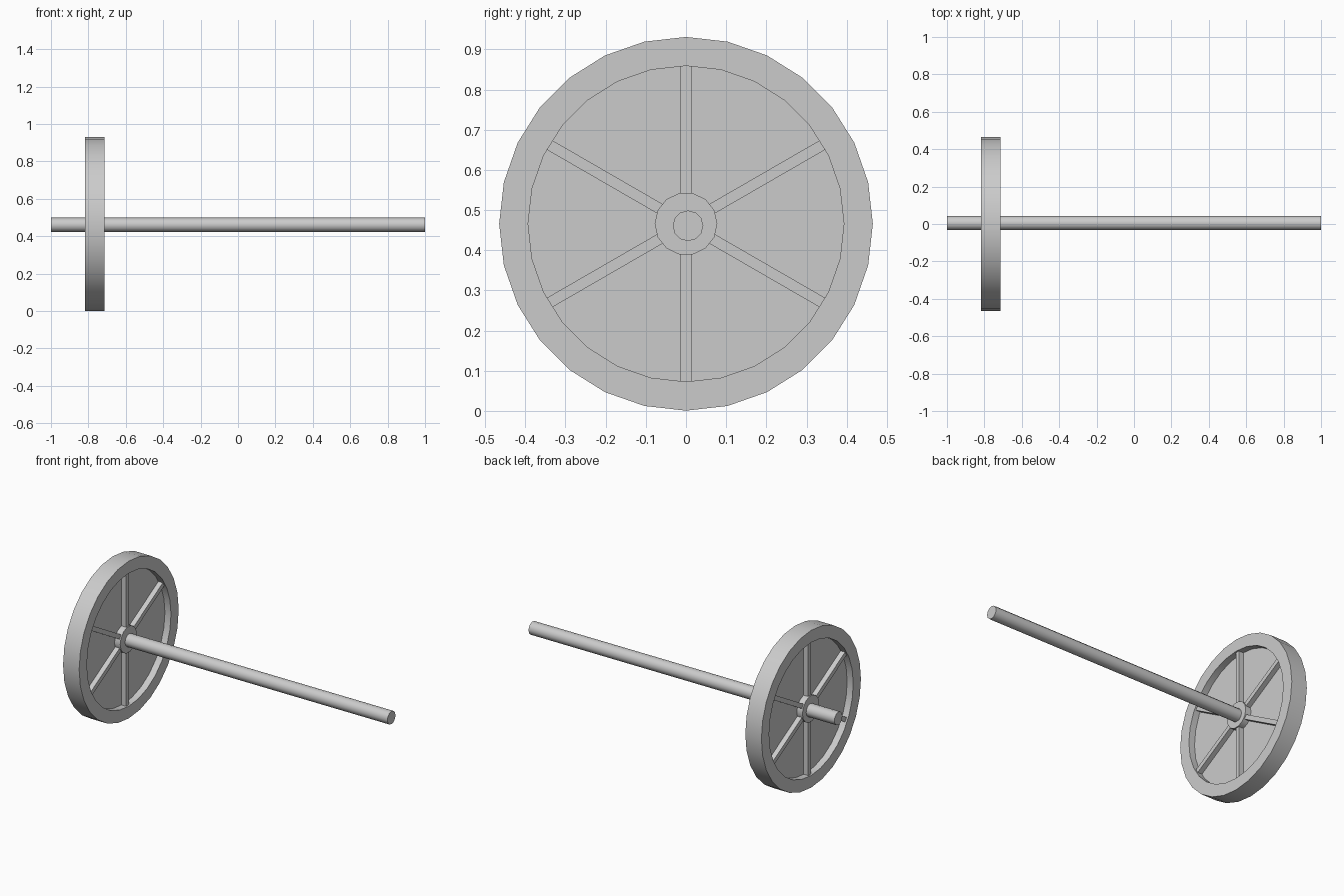
import bpy
from math import pi, radians
from mathutils import Matrix, Vector

cube = bpy.data.objects.get("Cube")
if cube:
    bpy.data.objects.remove(cube, do_unlink=True)

# Single grey finish
grey = bpy.data.materials.new("plain grey")
grey.use_nodes = True
colour = (0.6, 0.6, 0.6, 1)
grey.diffuse_color = colour
grey.node_tree.nodes["Principled BSDF"].inputs["Base Color"].default_value = colour

WHEEL = Vector((-0.766, 0, 0.466))
WIDTH = 0.105
OUTER, INNER, HUB = 0.465, 0.393, 0.078


def finish(name, smooth=True):
    ob = bpy.context.object
    ob.name = name
    ob.data.materials.append(grey)
    if smooth:
        bpy.ops.object.shade_smooth_by_angle(angle=radians(35))
    return ob


def disc(name, radius, length, centre, sides):
    """Cylinder lying along x, with a vertex at its top."""
    bpy.ops.mesh.primitive_cylinder_add(vertices=sides, radius=radius, depth=length)
    ob = finish(name)
    ob.data.transform(Matrix.Rotation(pi / 2, 4, "Y"))
    ob.location = centre
    return ob


def ring(name, outer, inner, width, centre, sides):
    """Square-edged ring around the x axis."""
    bpy.ops.mesh.primitive_circle_add(vertices=sides, radius=outer)
    bpy.ops.object.mode_set(mode="EDIT")
    bpy.ops.mesh.extrude_region_move()
    bpy.ops.transform.resize(value=(inner / outer, inner / outer, 1))
    bpy.ops.object.mode_set(mode="OBJECT")
    ob = bpy.context.object
    ob.data.transform(Matrix.Rotation(pi / 2, 4, "Y"))
    ob.location = centre
    solid = ob.modifiers.new("width", "SOLIDIFY")
    solid.thickness = width
    solid.offset = 0
    bpy.ops.object.modifier_apply(modifier=solid.name)
    return finish(name)


# Wheel
ring("rim", OUTER, INNER, WIDTH, WHEEL, 28)
disc("web_panel", INNER + 0.005, 0.026, WHEEL, 28)
disc("hub", HUB, WIDTH - 0.005, WHEEL, 14)

# Spokes stand proud of the panel on both sides
start, end = HUB - 0.015, INNER + 0.004
for i in range(6):
    bpy.ops.mesh.primitive_cube_add(size=1)
    spoke = finish(f"spoke_{i + 1}", smooth=False)
    spoke.data.transform(Matrix.Translation((0, 0, (start + end) / 2))
                         @ Matrix.Diagonal((0.085, 0.027, end - start, 1)))
    spoke.rotation_euler.x = i * pi / 3
    spoke.location = WHEEL

# Axle
disc("axle", 0.038, 2, (0, 0.005, 0.461), 12)
